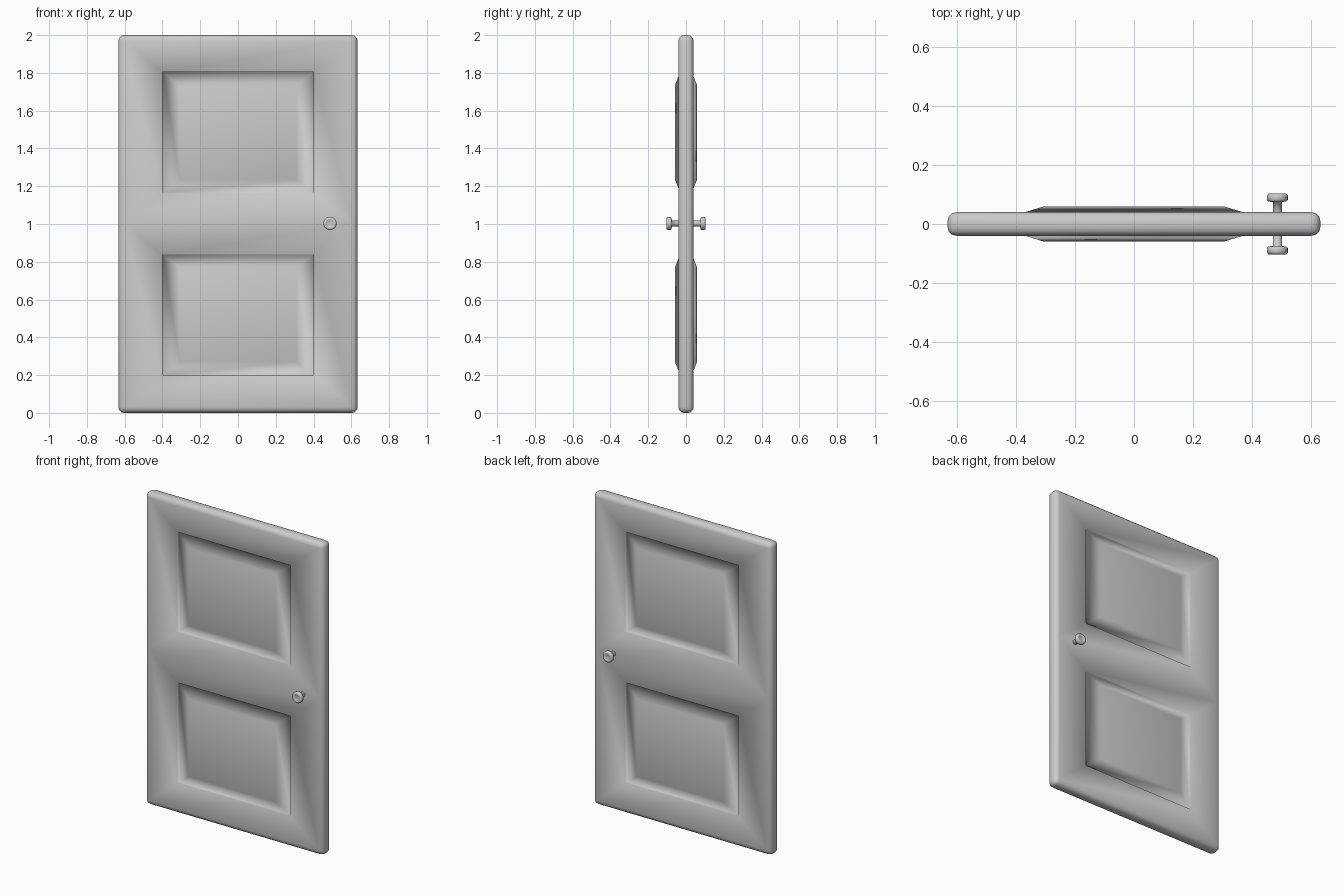
import bpy, bmesh, math
from mathutils import Matrix, Vector

if "Cube" in bpy.data.objects:
    bpy.data.objects.remove(bpy.data.objects["Cube"])

HX, HY, H, MID = 0.633, 0.04, 2.0, 1.0025


def finish(name, bm):
    bmesh.ops.recalc_face_normals(bm, faces=bm.faces)
    for f in bm.faces:
        f.smooth = True
    me = bpy.data.meshes.new(name)
    bm.to_mesh(me)
    bm.free()
    ob = bpy.data.objects.new(name, me)
    bpy.context.collection.objects.link(ob)
    return ob


def ring(bm, face, hx, hz, y, zc):
    """Inset a face, then place its corners on a rectangle at depth y."""
    bmesh.ops.inset_individual(bm, faces=[face], thickness=0.005)
    c = face.calc_center_median()
    side = math.copysign(1, c.y)
    for v in face.verts:
        v.co = Vector((math.copysign(hx, v.co.x - c.x), side * y,
                       zc + math.copysign(hz, v.co.z - c.z)))


# Door slab: rounded box split at the middle rail
bm = bmesh.new()
bmesh.ops.create_cube(bm, size=1, matrix=Matrix.Translation((0, 0, H / 2))
                      @ Matrix.Diagonal((2 * HX, 2 * HY, H, 1)))
bmesh.ops.bisect_plane(bm, geom=bm.verts[:] + bm.edges[:] + bm.faces[:],
                       plane_co=(0, 0, MID), plane_no=(0, 0, 1))
bm.normal_update()
outer = [e for e in bm.edges if e.calc_face_angle(0) > 1]
bmesh.ops.bevel(bm, geom=outer, offset=0.03, segments=3, profile=0.5,
                affect='EDGES', clamp_overlap=True)
bm.normal_update()

# Raised panels: opening, small recessed step, sloped border, flat centre
for f in [f for f in bm.faces if abs(f.normal.y) > 0.99 and f.calc_area() > 0.3]:
    zc = 1.485 if f.calc_center_median().z > MID else 0.52
    ring(bm, f, 0.40, 0.32, HY, zc)
    ring(bm, f, 0.399, 0.319, 0.031, zc)
    ring(bm, f, 0.308, 0.249, 0.059, zc)
finish("door_panel", bm)

# Knobs: lathed stem and head on both sides
profile = [(0.016, 0.03), (0.015, 0.075), (0.030, 0.076), (0.035, 0.081),
           (0.035, 0.097), (0.030, 0.103), (0.021, 0.103), (0.016, 0.100), (0, 0.100)]
for name, side in (("front_knob", -1), ("back_knob", 1)):
    bm = bmesh.new()
    vs = [bm.verts.new((r, y * side, 0)) for r, y in profile]
    es = [bm.edges.new(p) for p in zip(vs, vs[1:])]
    bmesh.ops.spin(bm, geom=vs + es, cent=(0, 0, 0), axis=(0, 1, 0),
                   angle=math.tau, steps=24)
    bmesh.ops.remove_doubles(bm, verts=bm.verts, dist=1e-5)
    ob = finish(name, bm)
    ob.location = (0.487, 0, 1.003)
